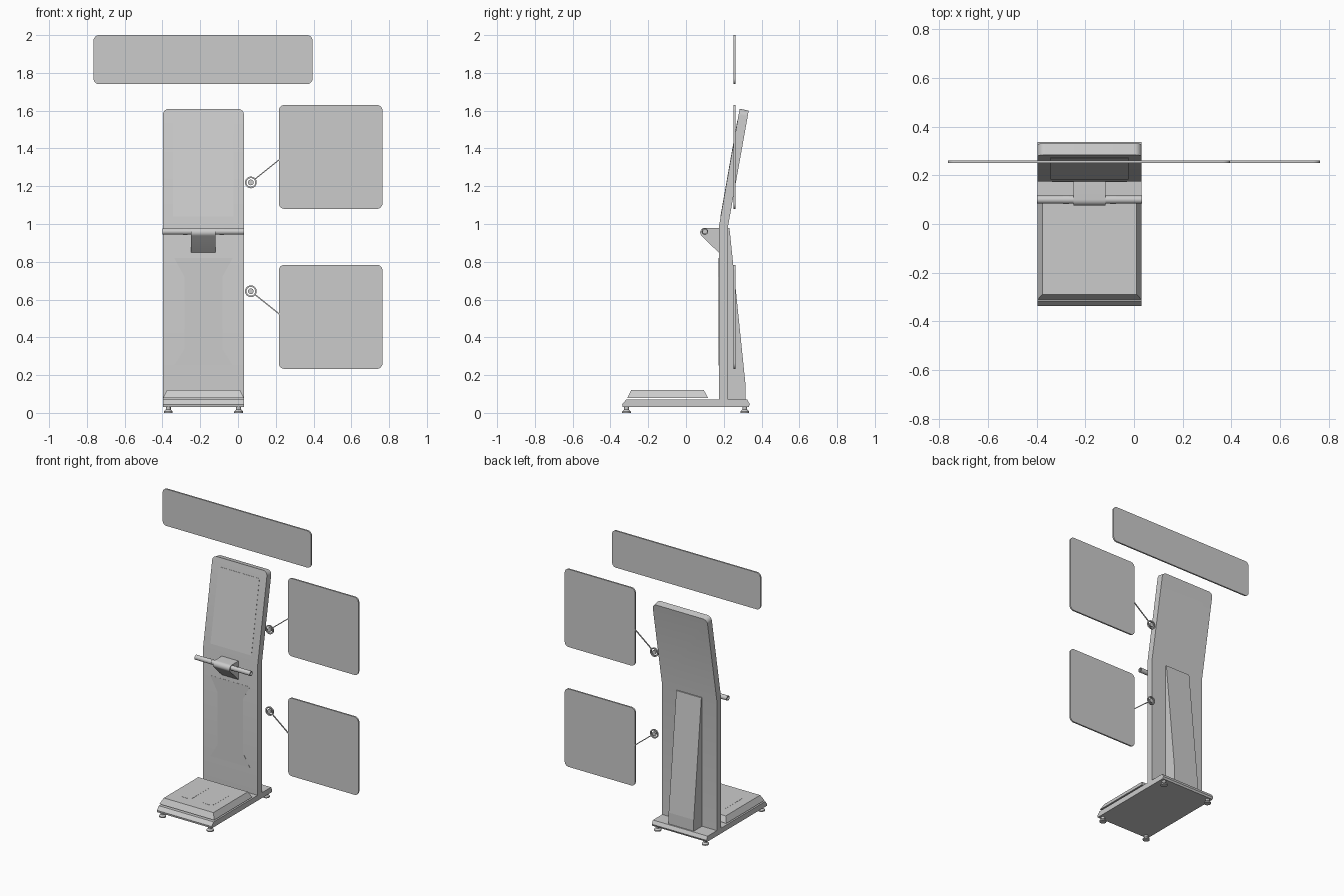
import bpy, bmesh
from math import sin, cos, pi, hypot
from mathutils import Matrix

if "Cube" in bpy.data.objects:
    bpy.data.objects.remove(bpy.data.objects["Cube"])

CX = -0.183           # centre line of the kiosk
X0, X1 = -0.397, 0.031  # kiosk sides


def finish(name, bm, smooth=False):
    bmesh.ops.recalc_face_normals(bm, faces=bm.faces[:])
    me = bpy.data.meshes.new(name)
    bm.to_mesh(me)
    bm.free()
    ob = bpy.data.objects.new(name, me)
    bpy.context.collection.objects.link(ob)
    if smooth:
        bpy.ops.object.select_all(action='DESELECT')
        ob.select_set(True)
        bpy.context.view_layer.objects.active = ob
        bpy.ops.object.shade_smooth_by_angle(angle=0.6)
    return ob


def prism_bm(pts, axis, a, b):
    """Extrude a 2D outline from a to b; outline is (y,z), (x,z) or (x,y)."""
    put = {'x': lambda p, t: (t, p[0], p[1]),
           'y': lambda p, t: (p[0], t, p[1]),
           'z': lambda p, t: (p[0], p[1], t)}[axis]
    bm = bmesh.new()
    lo = [bm.verts.new(put(p, a)) for p in pts]
    hi = [bm.verts.new(put(p, b)) for p in pts]
    n = len(pts)
    bm.faces.new(lo)
    bm.faces.new(hi[::-1])
    for i in range(n):
        j = (i + 1) % n
        bm.faces.new((lo[i], lo[j], hi[j], hi[i]))
    return bm


def prism(name, pts, axis, a, b, smooth=False):
    return finish(name, prism_bm(pts, axis, a, b), smooth)


def rounded(x0, x1, z0, z1, r, n=8):
    out = []
    for k, (cx, cz) in enumerate([(x1 - r, z1 - r), (x0 + r, z1 - r),
                                  (x0 + r, z0 + r), (x1 - r, z0 + r)]):
        for i in range(n + 1):
            t = (k + i / n) * pi / 2
            out.append((cx + r * cos(t), cz + r * sin(t)))
    return out


def lathe(name, prof, loc, axis='z', n=32, closed=False):
    """Revolve (radius, height) points; open profiles are capped."""
    bm = bmesh.new()
    rings = [[bm.verts.new((r * cos(2 * pi * i / n), r * sin(2 * pi * i / n), h))
              for i in range(n)] for r, h in prof]
    pairs = list(zip(rings, rings[1:]))
    if closed:
        pairs.append((rings[-1], rings[0]))
    else:
        bm.faces.new(rings[0])
        bm.faces.new(rings[-1])
    for A, B in pairs:
        for i in range(n):
            j = (i + 1) % n
            bm.faces.new((A[i], A[j], B[j], B[i]))
    rot = {'z': Matrix(), 'x': Matrix.Rotation(pi / 2, 4, 'Y'),
           'y': Matrix.Rotation(pi / 2, 4, 'X')}[axis]
    bm.transform(Matrix.Translation(loc) @ rot)
    return finish(name, bm, True)


# Column with tilted head, rounded at the two top corners
bm = prism_bm([(0.174, 0.065), (0.222, 0.065), (0.222, 0.985),
               (0.332, 1.60), (0.284, 1.61), (0.174, 0.985)], 'x', X0, X1)
top = [e for e in bm.edges if all(v.co.z > 1.55 for v in e.verts)
       and abs(e.verts[0].co.x - e.verts[1].co.x) < 1e-5]
bmesh.ops.bevel(bm, geom=top, offset=0.032, segments=8, profile=0.5, affect='EDGES')
finish("column", bm, True)

# Screen lying on the tilted front
def front_y(z):
    return 0.174 + 0.110 * (z - 0.985) / 0.625

prism("screen", [(front_y(1.04) - 0.0015, 1.04), (front_y(1.04) + 0.004, 1.04),
                 (front_y(1.55) + 0.004, 1.55), (front_y(1.55) - 0.0015, 1.55)],
      'x', CX - 0.16, CX + 0.16)

# Waisted front panel
half = [(0.155, 0.25), (0.10, 0.34), (0.10, 0.72), (0.155, 0.82)]
prism("front_panel", [(CX + x, z) for x, z in half]
      + [(CX - x, z) for x, z in reversed(half)], 'y', 0.173, 0.178)

# Wedge housing on the back
prism("rear_housing", [(0.215, 0.07), (0.315, 0.07), (0.315, 0.15),
                       (0.230, 0.98), (0.215, 0.98)], 'x', CX - 0.098, CX + 0.098)

# Base plate with chamfered front and back
prism("base_plate", [(-0.336, 0.032), (0.332, 0.032), (0.338, 0.045), (0.325, 0.07),
                     (-0.317, 0.07), (-0.338, 0.045)], 'x', X0, X1)

# Weighing platform, tapering upward
bm = prism_bm([(X0, -0.311), (X1, -0.311), (X1, 0.116), (X0, 0.116)], 'z', 0.08, 0.12)
for v in bm.verts:
    if v.co.z > 0.1:
        v.co.x += 0.02 if v.co.x < CX else -0.02
        v.co.y += 0.021 if v.co.y < 0 else -0.021
finish("platform", bm)

for s in (-1, 1):
    # Foot position marks
    cx = CX + s * 0.085
    prism("foot_mark", rounded(cx - 0.045, cx + 0.045, -0.21, 0.02, 0.03), 'z', 0.118, 0.121)
    # Levelling feet
    for y in (-0.315, 0.311):
        lathe("levelling_foot", [(0.023, 0), (0.023, 0.008), (0.013, 0.018), (0.013, 0.034)],
              (CX + s * 0.186, y, 0), n=24)
    # Hand contacts on the bar
    lathe("bar_contact", [(0.0172, -0.012), (0.0172, 0.012)],
          (CX + s * 0.097, 0.1, 0.96), 'x')

# Handle bar with recessed ends
lathe("handle_bar", [(0.011, -0.205), (0.011, -0.216), (0.0165, -0.216),
                     (0.0165, 0.216), (0.011, 0.216), (0.011, 0.205)],
      (CX, 0.1, 0.96), 'x')

# Bracket wrapped round the bar
arc = [(0.1 + 0.025 * cos(t), 0.955 + 0.025 * sin(t))
       for t in [pi / 2 + i / 10 * pi * 0.75 for i in range(11)]]
prism("bar_bracket", [(0.18, 0.98)] + arc + [(0.18, 0.842)],
      'x', CX - 0.065, CX + 0.065, True)

# Floating display boards
Y0, Y1 = 0.251, 0.262
YM = (Y0 + Y1) / 2
prism("header_board", rounded(-0.765, 0.395, 1.74, 2.0, 0.03), 'y', Y0, Y1, True)
for label, z0, z1, rz, lz in (("upper", 1.08, 1.63, 1.22, 1.34),
                              ("lower", 0.233, 0.784, 0.644, 0.524)):
    prism(label + "_board", rounded(0.216, 0.765, z0, z1, 0.03), 'y', Y0, Y1, True)
    # Marker ring, centre dot and leader line
    loc = (0.068, YM, rz)
    lathe(label + "_marker_ring", [(0.031, -0.005), (0.031, 0.005), (0.023, 0.005),
                                   (0.023, -0.005)], loc, 'y', closed=True)
    lathe(label + "_marker_dot", [(0.015, -0.005), (0.015, 0.005)], loc, 'y')
    dx, dz = 0.218 - 0.068, lz - rz
    d = hypot(dx, dz)
    ux, uz, w = dx / d, dz / d, 0.003
    a, b = (0.068 + ux * 0.029, rz + uz * 0.029), (0.218, lz)
    prism(label + "_leader", [(a[0] - uz * w, a[1] + ux * w), (b[0] - uz * w, b[1] + ux * w),
                              (b[0] + uz * w, b[1] - ux * w), (a[0] + uz * w, a[1] - ux * w)],
          'y', YM - 0.003, YM + 0.003)
